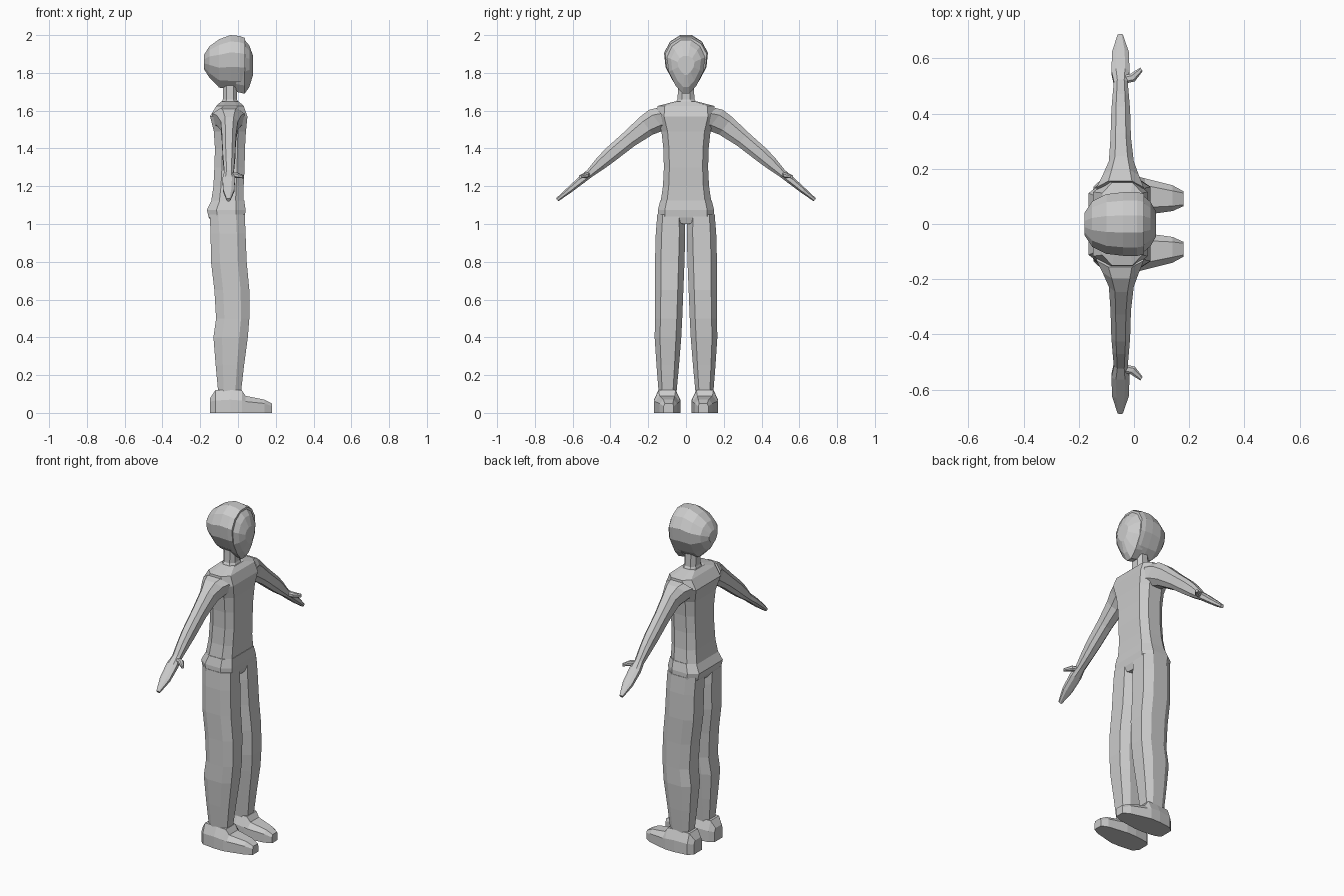
import bpy, math
from mathutils import Vector

X, Y, Z = Vector((1, 0, 0)), Vector((0, 1, 0)), Vector((0, 0, 1))
OCT = lambda a, b: [(1, -b), (1, b), (a, 1), (-a, 1), (-1, b), (-1, -b), (-a, -1), (a, -1)]


def skin(name, rings, mirror=False):
    """Join equal-length rings of points into a closed flat-shaded body."""
    n = len(rings[0])
    faces = [tuple(range(n)), tuple(range((len(rings) - 1) * n, len(rings) * n))]
    for r in range(len(rings) - 1):
        for i in range(n):
            j = (i + 1) % n
            faces.append((r * n + i, r * n + j, (r + 1) * n + j, (r + 1) * n + i))
    me = bpy.data.meshes.new(name)
    me.from_pydata([p for r in rings for p in r], [], faces)
    ob = bpy.data.objects.new(name, me)
    bpy.context.collection.objects.link(ob)
    bpy.context.view_layer.objects.active = ob
    ob.select_set(True)
    bpy.ops.object.mode_set(mode='EDIT')
    bpy.ops.mesh.select_all(action='SELECT')
    bpy.ops.mesh.normals_make_consistent(inside=False)
    bpy.ops.object.mode_set(mode='OBJECT')
    ob.select_set(False)
    if mirror:
        m = ob.modifiers.new("mirror", 'MIRROR')
        m.use_axis = (False, True, False)
    return ob


def tube(name, secs, u, v, shape, mirror=False):
    """Sections are (centre, half size along u, half size along v)."""
    skin(name, [[Vector(c) + u * (a * p) + v * (b * q) for p, q in shape]
                for c, a, b in secs], mirror)


def upright(rows):
    """Rows of z, x min, x max, y min, y max turned into sections."""
    return [(((x0 + x1) / 2, (y0 + y1) / 2, z), (x1 - x0) / 2, (y1 - y0) / 2)
            for z, x0, x1, y0, y1 in rows]


# shirt
tube("shirt", upright([(z, a, b, -w, w) for z, a, b, w in [
    (1.10, -.145, .03, .137), (1.20, -.130, .03, .122), (1.30, -.125, .035, .117),
    (1.40, -.122, .037, .12), (1.49, -.128, .042, .13), (1.57, -.148, .05, .155),
    (1.625, -.115, .03, .15), (1.648, -.09, .005, .06)]]), X, Y, OCT(.5, .75))

# trousers: hips, then legs
tube("hips", upright([(z, a, b, -w, w) for z, a, b, w in [
    (1.0, -.13, .025, .02), (1.035, -.155, .036, .15), (1.075, -.165, .04, .149),
    (1.125, -.14, .033, .136)]]), X, Y, OCT(.5, .75))
tube("leg", upright([
    (1.05, -.15, .036, .008, .152), (.95, -.145, .04, .004, .16), (.8, -.143, .046, .008, .164),
    (.65, -.125, .06, .014, .163), (.5, -.116, .06, .02, .164), (.4, -.13, .052, .025, .166),
    (.25, -.118, .032, .037, .156), (.11, -.105, .016, .05, .145)]), X, Y, OCT(.5, .6), True)

# shoes, lofted from heel to toe: x, y in, y out, side height, top in, top out, top height
skin("shoe", [[(x, a, 0), (x, b, 0), (x, b, h), (x, d, t), (x, c, t), (x, a, h)]
              for x, a, b, h, c, d, t in [
    (-.147, .06, .135, .06, .07, .125, .08), (-.12, .04, .16, .065, .06, .14, .12),
    (-.04, .03, .17, .07, .055, .145, .122), (.02, .03, .17, .065, .055, .145, .12),
    (.04, .033, .165, .06, .06, .14, .09), (.14, .047, .14, .05, .065, .12, .07),
    (.18, .065, .118, .035, .07, .112, .05)]], True)

# arms with flat hands
across = Vector((0, .61, .79))
tube("arm", [((-.05, .11, 1.555), .085, .075), ((-.048, .155, 1.55), .066, .068),
             ((-.046, .21, 1.52), .045, .058), ((-.048, .30, 1.45), .037, .046),
             ((-.048, .40, 1.367), .034, .041), ((-.048, .45, 1.323), .03, .035),
             ((-.048, .51, 1.268), .025, .022), ((-.049, .55, 1.236), .033, .021),
             ((-.049, .62, 1.178), .03, .016), ((-.05, .682, 1.128), .01, .01)],
     X, across, OCT(.5, .5), True)
tube("thumb", [((-.05, .52, 1.262), .014, .016), ((-.005, .53, 1.258), .014, .016),
               ((.027, .56, 1.25), .008, .008)],
     Z, Vector((-.5, .86, 0)), OCT(.5, .5), True)

# neck
tube("neck", upright([(1.62, -.095, .012, -.07, .07), (1.66, -.08, -.005, -.045, .045),
                      (1.76, -.08, -.005, -.04, .04)]), X, Y, OCT(.5, .5))


def head_part(name, rows, egg):
    """Loft along x; egg narrows the lower half towards the chin."""
    rings = []
    for x, w, z0, z1 in rows:
        zc, ring = z0 + (z1 - z0) * .56, []
        for k in range(12):
            a = math.tau * (k + .5) / 12
            s = math.sin(a) / math.sin(math.tau * 3.5 / 12 - .0)
            c = math.cos(a) / math.cos(math.tau / 24)
            narrow = 1 - egg * max(0, -s)
            ring.append((x, w * c * narrow, zc + s * ((z1 - zc) if s > 0 else (zc - z0))))
        rings.append(ring)
    skin(name, rings)


# hair and skull, then the face set into it
head_part("hair", [(-.18, .04, 1.82, 1.895), (-.152, .082, 1.775, 1.94),
                   (-.10, .108, 1.722, 1.978), (-.04, .115, 1.715, 2.0),
                   (.01, .116, 1.715, 1.995), (.036, .11, 1.72, 1.985)], .25)
head_part("face", [(-.01, .104, 1.70, 1.975), (.035, .102, 1.69, 1.975),
                   (.06, .08, 1.725, 1.945), (.08, .045, 1.79, 1.89)], .35)
